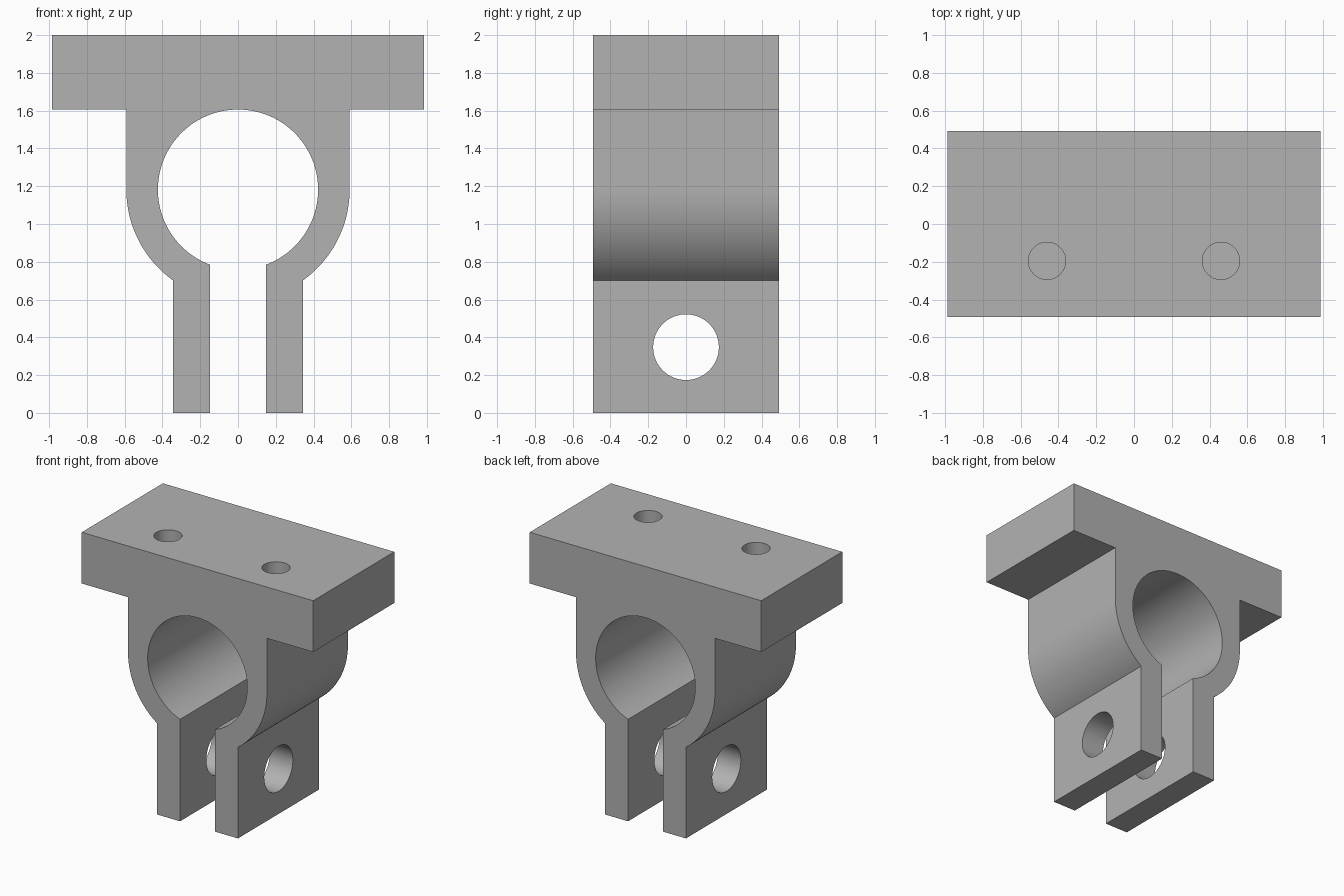
import bpy, bmesh, math
from mathutils import Matrix

cube = bpy.data.objects.get("Cube")
if cube:
    bpy.data.objects.remove(cube, do_unlink=True)

grey = bpy.data.materials.new("plain grey")
grey.use_nodes = True
grey.diffuse_color = (0.448, 0.448, 0.448, 1)
grey.node_tree.nodes["Principled BSDF"].inputs["Base Color"].default_value = grey.diffuse_color

# Main dimensions
HALF_DEPTH = 0.493
PLATE_X, PLATE_Z, TOP = 0.985, 1.606, 2.0
AXIS_Z, OUTER_R, BORE_R = 1.182, 0.591, 0.424
LUG_IN, LUG_OUT = 0.148, 0.345


def arc(radius, start, end, steps):
    """Points around the bore axis, angles measured from +x."""
    angles = [start + (end - start) * i / steps for i in range(steps + 1)]
    return [(radius * math.cos(a), AXIS_Z + radius * math.sin(a)) for a in angles]


def new_object(name, bm):
    bmesh.ops.recalc_face_normals(bm, faces=bm.faces)
    mesh = bpy.data.meshes.new(name)
    bm.to_mesh(mesh)
    bm.free()
    obj = bpy.data.objects.new(name, mesh)
    bpy.context.collection.objects.link(obj)
    mesh.materials.append(grey)
    return obj


def cutter(name, radius, length, matrix):
    bm = bmesh.new()
    bmesh.ops.create_cone(bm, cap_ends=True, segments=64, radius1=radius,
                          radius2=radius, depth=length, matrix=matrix)
    obj = new_object(name, bm)
    obj.hide_render = True
    obj.hide_set(True)
    return obj


# Right half of the outline: bore wall, lug, rounded shoulder, plate
bore_end = -math.acos(LUG_IN / BORE_R)
shoulder_start = -math.acos(LUG_OUT / OUTER_R)
half = arc(BORE_R, math.pi / 2, bore_end, 64)
half += [(LUG_IN, 0), (LUG_OUT, 0)]
half += arc(OUTER_R, shoulder_start, 0, 32)
half += [(OUTER_R, PLATE_Z), (PLATE_X, PLATE_Z), (PLATE_X, TOP)]
outline = half + [(-x, z) for x, z in reversed(half[1:])]

# Clamp body extruded front to back
bm = bmesh.new()
face = bm.faces.new([bm.verts.new((x, -HALF_DEPTH, z)) for x, z in outline])
sweep = bmesh.ops.extrude_face_region(bm, geom=[face], use_keep_orig=True)
moved = [v for v in sweep["geom"] if isinstance(v, bmesh.types.BMVert)]
bmesh.ops.translate(bm, verts=moved, vec=(0, 2 * HALF_DEPTH, 0))
clamp = new_object("clamp_body", bm)

# Cross hole through both lugs, and two blind holes in the plate
cutters = [cutter("bolt_hole_cutter", 0.174, 1.0,
                  Matrix.Translation((0, 0, 0.348)) @ Matrix.Rotation(math.pi / 2, 4, "Y"))]
for side, x in (("left", 0.46), ("right", -0.46)):
    cutters.append(cutter(side + "_plate_hole_cutter", 0.0985, 0.8,
                          Matrix.Translation((x, -0.195, TOP))))
for c in cutters:
    mod = clamp.modifiers.new(c.name, "BOOLEAN")
    mod.operation = "DIFFERENCE"
    mod.solver = "EXACT"
    mod.object = c

# Apply the cuts and shade smooth with sharp edges
bpy.ops.object.select_all(action="DESELECT")
bpy.context.view_layer.objects.active = clamp
clamp.select_set(True)
for mod in list(clamp.modifiers):
    bpy.ops.object.modifier_apply(modifier=mod.name)
for c in cutters:
    bpy.data.objects.remove(c, do_unlink=True)
bpy.ops.object.shade_smooth_by_angle(angle=math.radians(30))
